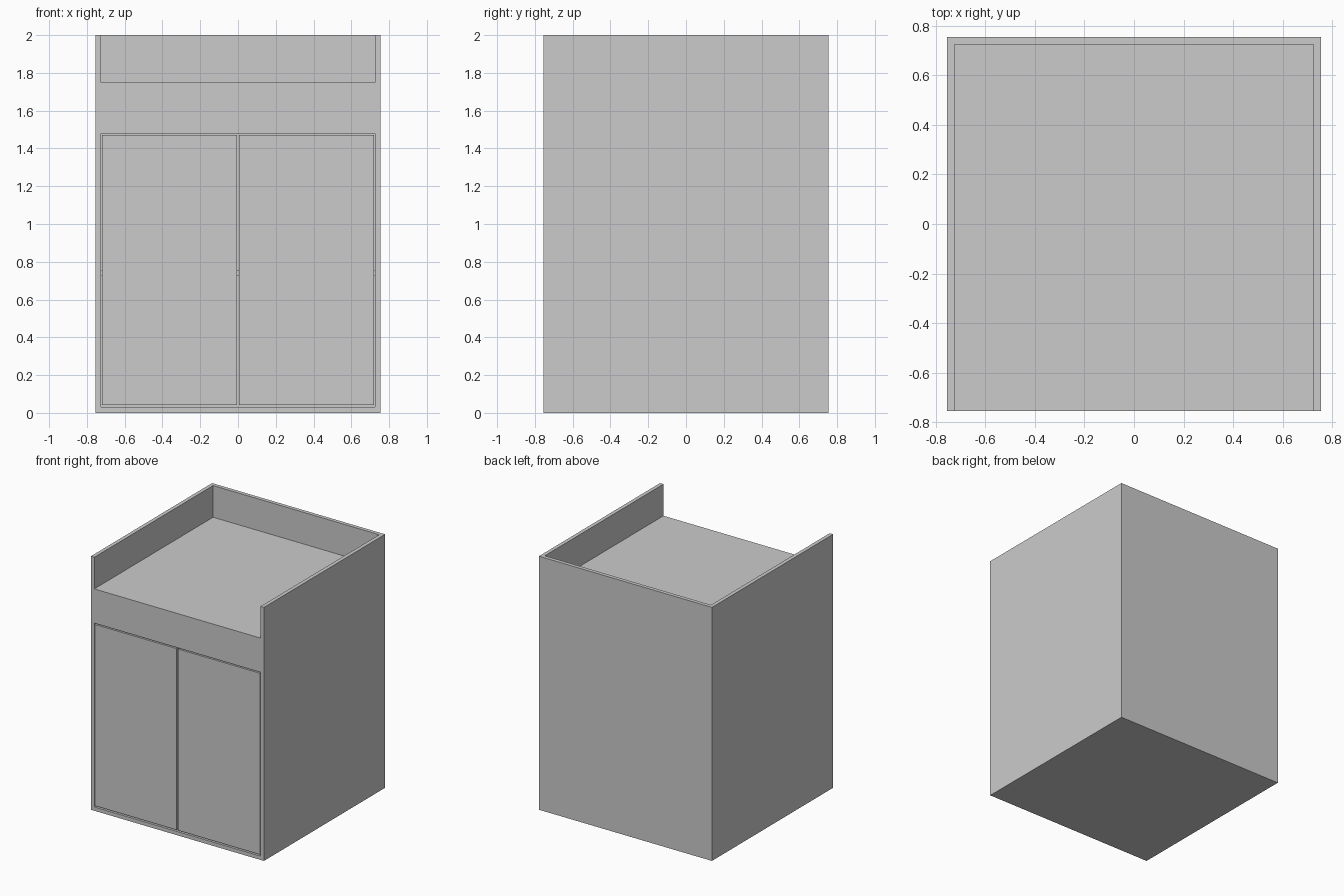
import bpy

if "Cube" in bpy.data.objects:
    bpy.data.objects.remove(bpy.data.objects["Cube"])

HALF, WALL, HEIGHT = 0.755, 0.03, 2.0
INNER = HALF - WALL


def box(name, lo, hi):
    """Axis-aligned box between two corners."""
    size = [b - a for a, b in zip(lo, hi)]
    mid = [(a + b) / 2 for a, b in zip(lo, hi)]
    bpy.ops.mesh.primitive_cube_add(size=1, location=mid)
    ob = bpy.context.object
    ob.name = name
    ob.scale = size
    bpy.ops.object.transform_apply(location=False, rotation=False, scale=True)
    return ob


def cut(target, cutter):
    """Subtract the cutter, then remove it."""
    mod = target.modifiers.new("cut", 'BOOLEAN')
    mod.operation = 'DIFFERENCE'
    mod.solver = 'EXACT'
    mod.object = cutter
    bpy.context.view_layer.objects.active = target
    bpy.ops.object.modifier_apply(modifier=mod.name)
    bpy.data.objects.remove(cutter, do_unlink=True)


# Carcass: one block with an open-fronted tray on top and a cupboard below
carcass = box("carcass", (-HALF, -HALF, 0), (HALF, HALF, HEIGHT))
cut(carcass, box("tray_cutter", (-INNER, -1, 1.75), (INNER, INNER, 2.2)))
cut(carcass, box("cupboard_cutter", (-INNER, -1, WALL), (INNER, INNER, 1.48)))

# Shelf inside the cupboard
box("shelf", (-INNER, -INNER + 0.005, 0.725), (INNER, INNER, 0.755))

# Pair of flush doors with narrow gaps all round
for name, x0, x1 in (("left_door", -0.721, -0.006), ("right_door", 0.006, 0.721)):
    box(name, (x0, -HALF, 0.041), (x1, -INNER, 1.471))
